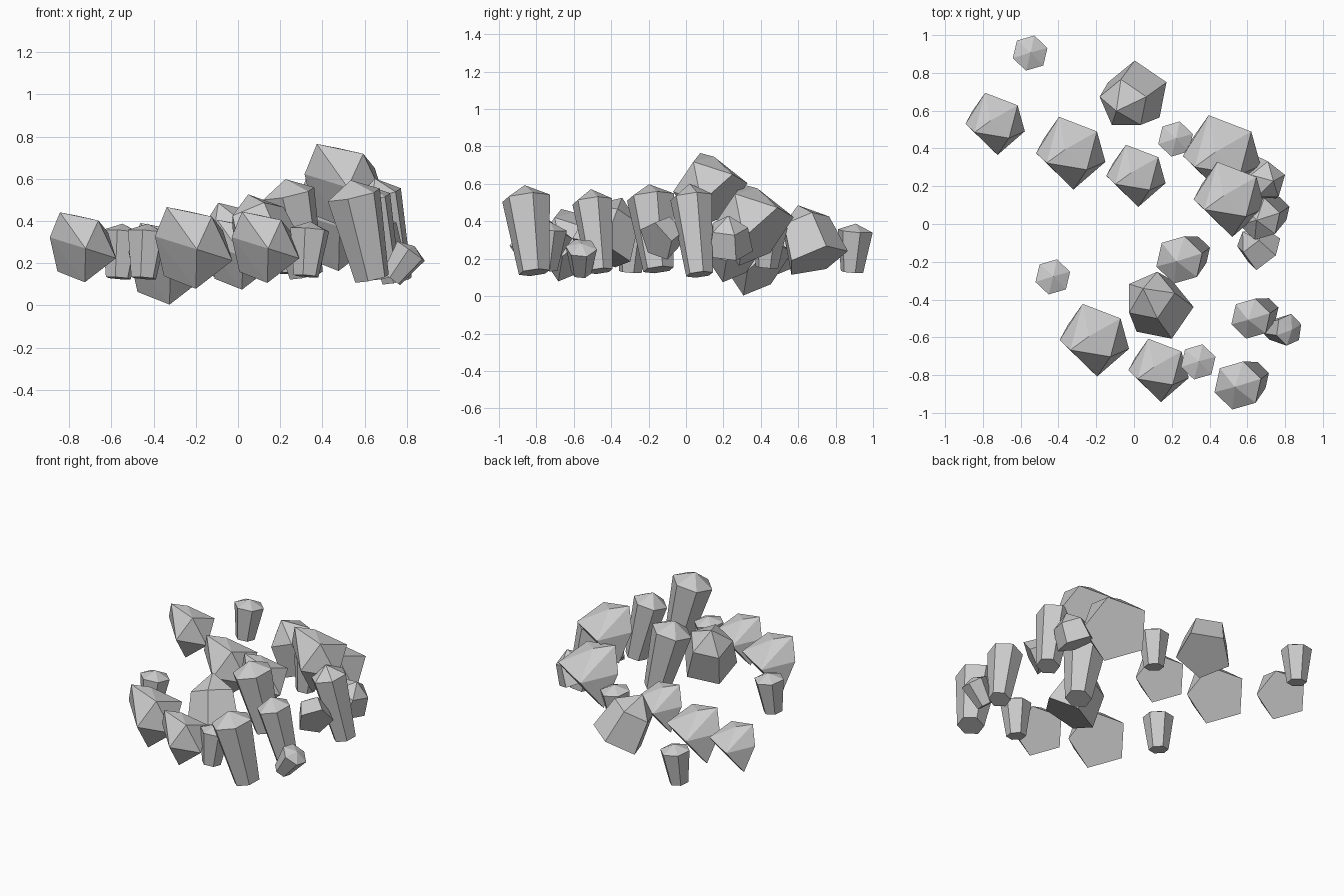
import bpy, bmesh, math
from mathutils import Vector, Matrix

if "Cube" in bpy.data.objects:
    bpy.data.objects.remove(bpy.data.objects["Cube"])


def finish(bm, name, center):
    """Centre the bounding box of the mesh on a point and make the object."""
    lo = Vector([min(v.co[k] for v in bm.verts) for k in range(3)])
    hi = Vector([max(v.co[k] for v in bm.verts) for k in range(3)])
    bmesh.ops.translate(bm, verts=bm.verts, vec=-(lo + hi) / 2)
    bmesh.ops.recalc_face_normals(bm, faces=bm.faces)
    me = bpy.data.meshes.new(name)
    bm.to_mesh(me)
    bm.free()
    ob = bpy.data.objects.new(name, me)
    ob.location = center
    bpy.context.collection.objects.link(ob)


def frame(axis, toward):
    z = Vector(axis).normalized()
    x = Vector(toward)
    x = (x - z * x.dot(z)).normalized()
    return Matrix((x, z.cross(x), z)).transposed()


def gem(name, sides, rings, tip, axis, toward, center):
    """Faceted stone: flat base, rings of (radius, height), pointed tip."""
    rot = frame(axis, toward)
    bm = bmesh.new()
    loops = []
    for r, h in rings:
        loops.append([bm.verts.new(rot @ Vector((
            r * math.cos(i * math.tau / sides),
            r * math.sin(i * math.tau / sides), h))) for i in range(sides)])
    top = bm.verts.new(rot @ Vector((0, 0, tip)))
    bm.faces.new(loops[0][::-1])
    for a, b in zip(loops, loops[1:]):
        for i in range(sides):
            j = (i + 1) % sides
            bm.faces.new((a[i], a[j], b[j], b[i]))
    for i in range(sides):
        bm.faces.new((loops[-1][i], loops[-1][(i + 1) % sides], top))
    finish(bm, name, center)


def tilted_rock(name, center, r):
    """Chipped rock: tilted pentagon base plus a few peaks, wrapped in a hull."""
    rot = frame((-.40, -.67, .63), (.82, -.574, 0))
    pts = [rot @ Vector((math.cos(a), math.sin(a), 0))
           for a in (i * math.tau / 5 for i in range(5))]
    pts += [Vector(p) for p in (
        (.32, -.76, 1.08), (-.06, -1.32, .25), (-1.12, -.29, .58),
        (-.82, -.57, 1.32), (-.30, -.19, 1.22))]
    bm = bmesh.new()
    for p in pts:
        bm.verts.new(p * r)
    bmesh.ops.convex_hull(bm, input=bm.verts)
    loose = [v for v in bm.verts if not v.link_faces]
    bmesh.ops.delete(bm, geom=loose, context='VERTS')
    bmesh.ops.dissolve_limit(bm, angle_limit=.02, verts=bm.verts, edges=bm.edges)
    finish(bm, name, center)


def rock(name, center, r, axis, toward, tip=1.6):
    gem(name, 5, [(r, 0), (.8 * r, .66 * tip * r)], tip * r, axis, toward, center)


def crystal(name, center, r, length, axis, toward=(1, .3, 0)):
    gem(name, 6, [(.64 * r, 0), (r, .85 * length)], length, axis, toward, center)


# squat rocks sharing one tilt
for i, (c, r) in enumerate([
        ((-.735, .53, .275), .16), ((-.335, .375, .197), .187),
        ((.01, .255, .24), .16), ((-.21, -.615, .272), .187),
        ((.13, -.775, .275), .163), ((.465, .36, .38), .21),
        ((.505, .13, .565), .193)]):
    tilted_rock(f"tilted_rock_{i + 1}", c, r)

# rocks turned other ways: the middle one is the back one turned a quarter
rock("back_rock", (-.005, .695, .30), .175, (-.35, -.30, .88), (0, 1, 0), 1.9)
rock("middle_rock", (.145, -.43, .34), .175, (-.30, .35, .88), (1, 0, 0), 1.9)
rock("right_rock", (.67, .24, .31), .13, (.4, 0, .9), (0, 1, 0))
rock("right_small_rock", (.66, -.13, .31), .115, (-.6, .6, .4), (1, 1, 0))

# tall six-sided crystals
lean = (-.10, -.05, .46)
for i, (c, r, l) in enumerate([
        ((.57, -.855, .35), .132, .48), ((.64, -.50, .345), .11, .45),
        ((.26, -.19, .36), .130, .47), ((.69, .03, .35), .115, .50)]):
    crystal(f"tall_crystal_{i + 1}", c, r, l, lean)

# small crystals
for i, (x, y, z) in enumerate([
        (-.55, .905, .255), (-.43, -.28, .255), (.22, .45, .28), (.34, -.73, .265)]):
    crystal(f"small_crystal_{i + 1}", (x, y, z), .096, .26, (.08, .08, 1))
crystal("fallen_crystal", (.785, -.56, .20), .085, .19, (.5, 0, .7))
